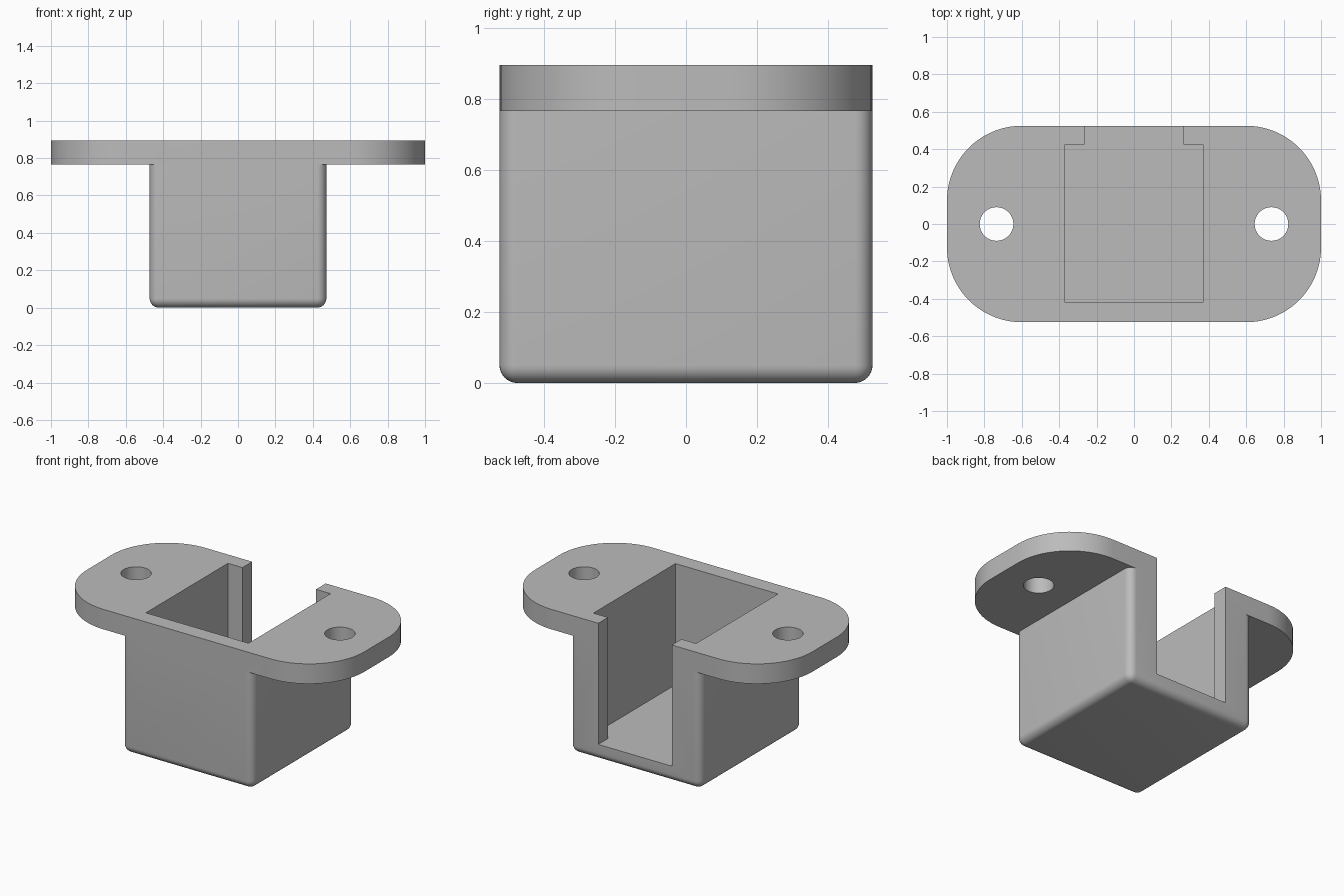
import bpy, bmesh, math

default = bpy.data.objects.get("Cube")
if default:
    bpy.data.objects.remove(default, do_unlink=True)

HALF_Y, TOP, PLATE_Z = 0.525, 0.895, 0.765

grey = bpy.data.materials.new("plain grey")
grey.use_nodes = True
colour = (0.5, 0.5, 0.5, 1)
grey.diffuse_color = colour
grey.node_tree.nodes["Principled BSDF"].inputs["Base Color"].default_value = colour


def add_object(name, bm):
    bmesh.ops.recalc_face_normals(bm, faces=bm.faces)
    mesh = bpy.data.meshes.new(name)
    bm.to_mesh(mesh)
    bm.free()
    mesh.materials.append(grey)
    obj = bpy.data.objects.new(name, mesh)
    bpy.context.collection.objects.link(obj)
    return obj


def prism(name, outline, z0, z1):
    bm = bmesh.new()
    face = bm.faces.new([bm.verts.new((x, y, z0)) for x, y in outline])
    new = bmesh.ops.extrude_face_region(bm, geom=[face])["geom"]
    bmesh.ops.translate(bm, vec=(0, 0, z1 - z0),
                        verts=[v for v in new if isinstance(v, bmesh.types.BMVert)])
    return add_object(name, bm)


def arc(cx, cy, r, start, sweep, steps):
    angles = [math.radians(start + sweep * i / steps) for i in range(steps + 1)]
    return [(cx + r * math.cos(a), cy + r * math.sin(a)) for a in angles]


def combine(target, tool, operation):
    mod = target.modifiers.new(operation, "BOOLEAN")
    mod.operation, mod.object, mod.solver = operation, tool, "EXACT"
    bpy.context.view_layer.objects.active = target
    bpy.ops.object.modifier_apply(modifier=mod.name)
    bpy.data.objects.remove(tool, do_unlink=True)


# Mounting flange with large rounded corners
R = 0.4
outline = []
for k, (sx, sy) in enumerate([(1, 1), (-1, 1), (-1, -1), (1, -1)]):
    outline += arc(sx * (1 - R), sy * (HALF_Y - R), R, 90 * k, 90, 20)
bracket = prism("flanged_pocket_bracket", outline, PLATE_Z, TOP)

# Box body, rounded on every edge except the top rim hidden in the flange
body_top = 0.83
bm = bmesh.new()
bmesh.ops.create_cube(bm, size=1)
for v in bm.verts:
    v.co = (v.co.x * 0.945, v.co.y * 2 * HALF_Y, (v.co.z + 0.5) * body_top)
edges = [e for e in bm.edges if min(v.co.z for v in e.verts) < 0.01]
bmesh.ops.bevel(bm, geom=edges, offset=0.05, segments=8, profile=0.5, affect="EDGES")
combine(bracket, add_object("box_body", bm), "UNION")

# Pocket with a narrower slot opening through the back wall
pocket_x, slot_x, front, back = 0.37, 0.265, -0.42, 0.425
right = [(pocket_x, front), (pocket_x, back), (slot_x, back), (slot_x, 0.7)]
pocket = right + [(-x, y) for x, y in reversed(right)]
combine(bracket, prism("pocket_cutter", pocket, 0.105, 1.1), "DIFFERENCE")

# Screw holes
for side in (-1, 1):
    hole = arc(side * 0.735, 0, 0.09, 0, 360, 40)[:-1]
    combine(bracket, prism("hole_cutter", hole, 0.6, 1.1), "DIFFERENCE")

# Smooth the rounded surfaces, keep the corners sharp
bpy.ops.object.select_all(action="DESELECT")
bracket.select_set(True)
bpy.context.view_layer.objects.active = bracket
bpy.ops.object.shade_smooth_by_angle(angle=math.radians(25))
